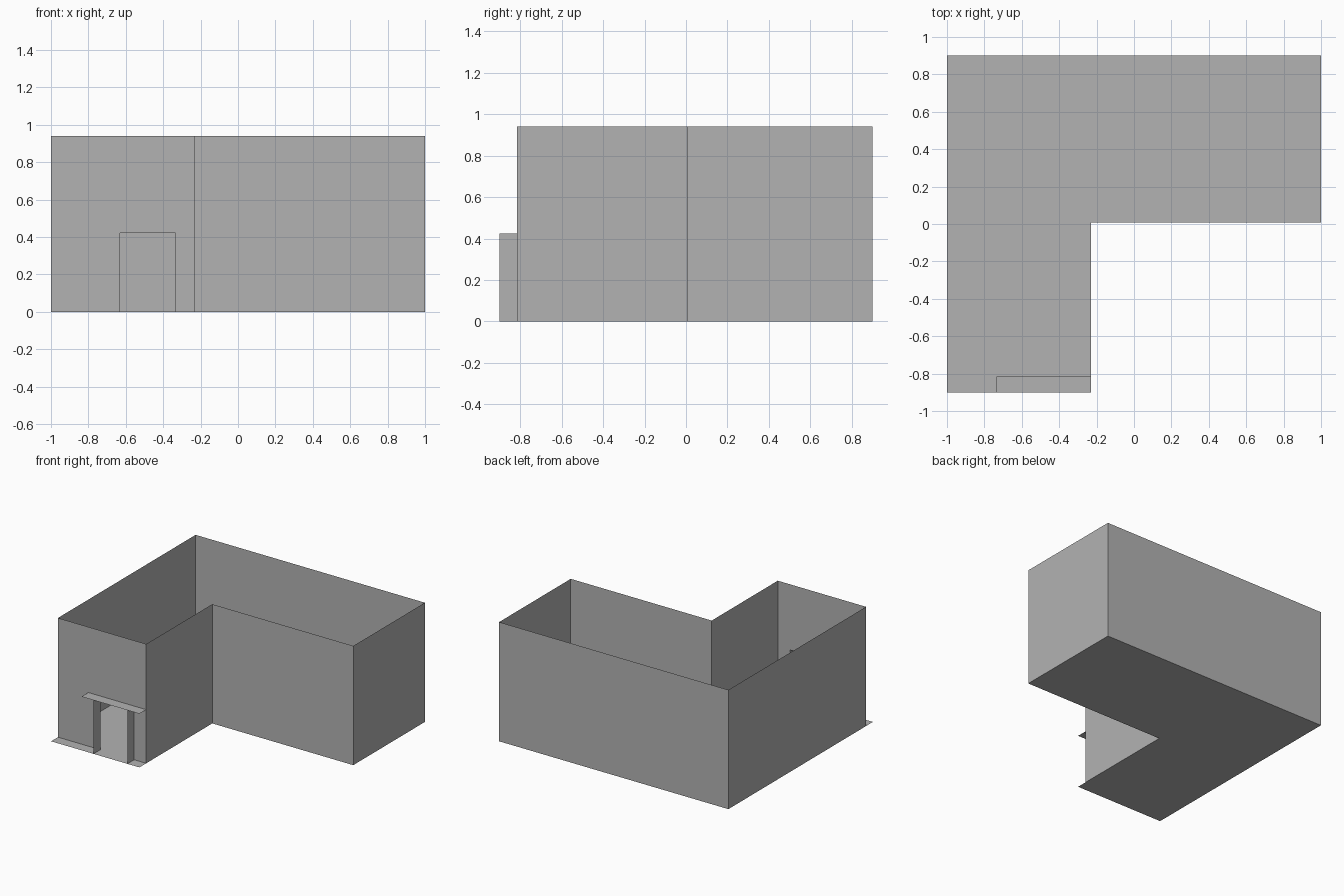
import bpy

cube = bpy.data.objects.get("Cube")
if cube:
    bpy.data.objects.remove(cube, do_unlink=True)

# One plain grey for the whole building
GREY = (0.45, 0.45, 0.45, 1.0)
grey = bpy.data.materials.new("plain_grey")
grey.use_nodes = True
grey.diffuse_color = GREY
grey.node_tree.nodes["Principled BSDF"].inputs["Base Color"].default_value = GREY

# Main dimensions
LEFT, INNER, RIGHT = -1.0, -0.23, 1.0
PORCH, FRONT, STEP, BACK = -0.9, -0.815, 0.008, 0.9
WALL_H, DOOR_H = 0.94, 0.423
DOOR_L, DOOR_R = -0.63, -0.335
CANOPY_L = -0.735


def sheet(name, faces):
    """Thin surface object made from one or more polygons."""
    verts, polys = [], []
    for face in faces:
        polys.append(range(len(verts), len(verts) + len(face)))
        verts.extend(face)
    mesh = bpy.data.meshes.new(name)
    mesh.from_pydata(verts, [], [list(p) for p in polys])
    mesh.materials.append(grey)
    obj = bpy.data.objects.new(name, mesh)
    bpy.context.collection.objects.link(obj)
    return obj


def upright(a, b, height):
    """Vertical panel standing on the ground between two plan points."""
    return [(*a, 0), (*b, 0), (*b, height), (*a, height)]


def level(x0, x1, y0, y1, z):
    return [(x0, y0, z), (x1, y0, z), (x1, y1, z), (x0, y1, z)]


# L-shaped floor, reaching out under the porch
sheet("floor", [[(x, y, 0) for x, y in (
    (LEFT, PORCH), (INNER, PORCH), (INNER, STEP),
    (RIGHT, STEP), (RIGHT, BACK), (LEFT, BACK))]])

# Outer walls, open at the top
plan = [(INNER, FRONT), (INNER, STEP), (RIGHT, STEP),
        (RIGHT, BACK), (LEFT, BACK), (LEFT, FRONT)]
sheet("outer_walls", [upright(a, b, WALL_H) for a, b in zip(plan, plan[1:])])

# Front wall with the doorway left open
sheet("front_wall", [[(x, FRONT, z) for x, z in (
    (LEFT, 0), (DOOR_L, 0), (DOOR_L, DOOR_H), (DOOR_R, DOOR_H),
    (DOOR_R, 0), (INNER, 0), (INNER, WALL_H), (LEFT, WALL_H))]])

# Side screens of the porch
for name, x in (("right_porch_screen", DOOR_L), ("left_porch_screen", DOOR_R)):
    sheet(name, [upright((x, PORCH), (x, FRONT), DOOR_H)])

# Canopy over the door
sheet("door_canopy", [level(CANOPY_L, INNER, PORCH, FRONT, DOOR_H)])
